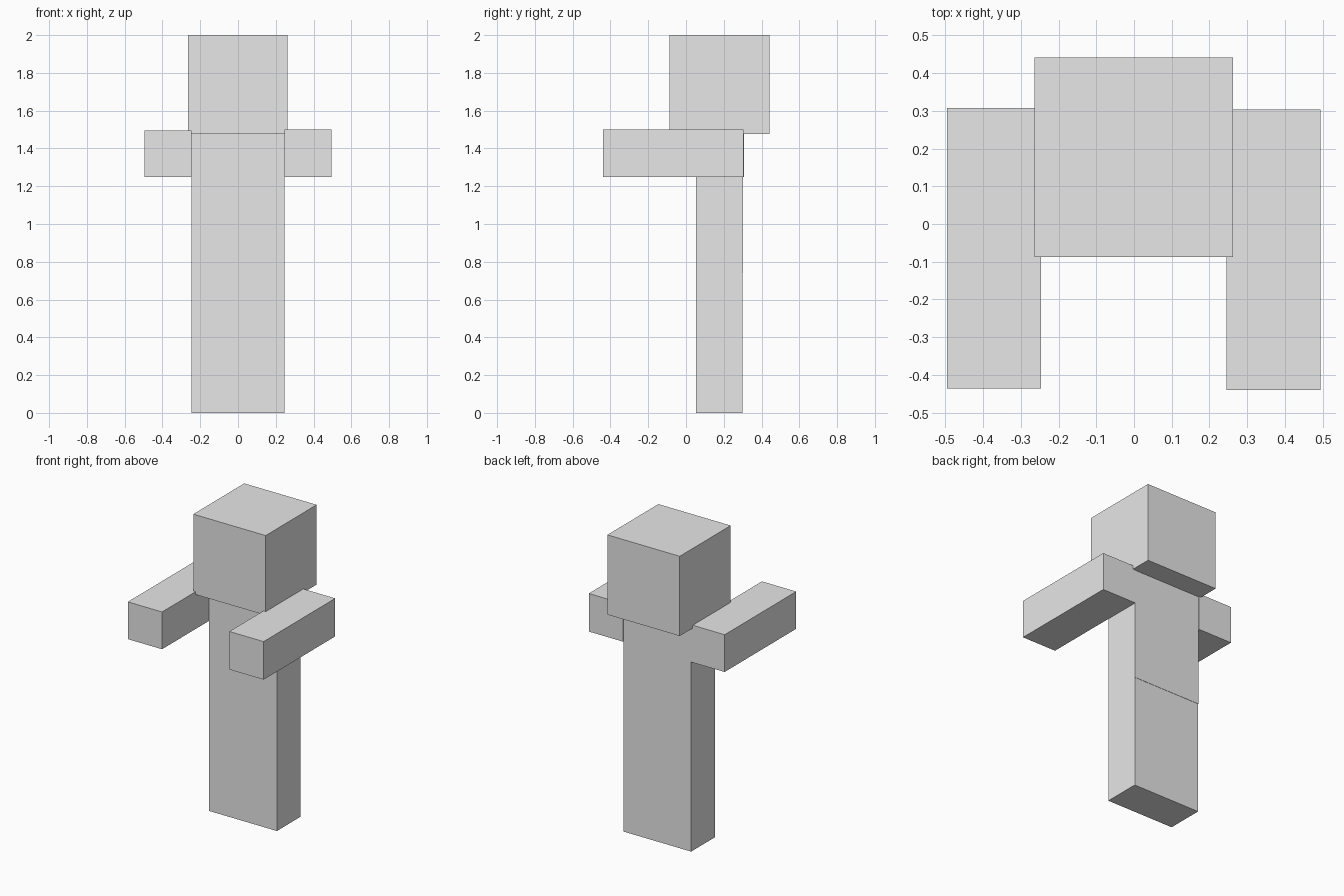
import bpy

if "Cube" in bpy.data.objects:
    bpy.data.objects.remove(bpy.data.objects["Cube"])

grey = bpy.data.materials.new("light_grey")
grey.diffuse_color = (0.8, 0.8, 0.8, 1.0)
grey.use_nodes = True
grey.node_tree.nodes["Principled BSDF"].inputs["Base Color"].default_value = grey.diffuse_color


def block(name, x, y, z):
    """Axis-aligned box from (min, max) ranges."""
    bpy.ops.mesh.primitive_cube_add(size=1)
    ob = bpy.context.object
    ob.name = name
    ranges = (x, y, z)
    for v in ob.data.vertices:
        v.co = [lo if c < 0 else hi for c, (lo, hi) in zip(v.co, ranges)]
    ob.data.materials.append(grey)
    return ob


# Upright body: joined legs and torso
block("legs", (-0.247, 0.245), (0.054, 0.299), (0.0, 0.74))
block("torso", (-0.247, 0.245), (0.054, 0.301), (0.74, 1.49))

# Head
block("head", (-0.264, 0.262), (-0.087, 0.442), (1.476, 2.0))

# Arms reaching forward
block("left_arm", (-0.496, -0.247), (-0.436, 0.307), (1.25, 1.495))
block("right_arm", (0.245, 0.494), (-0.440, 0.304), (1.25, 1.50))
